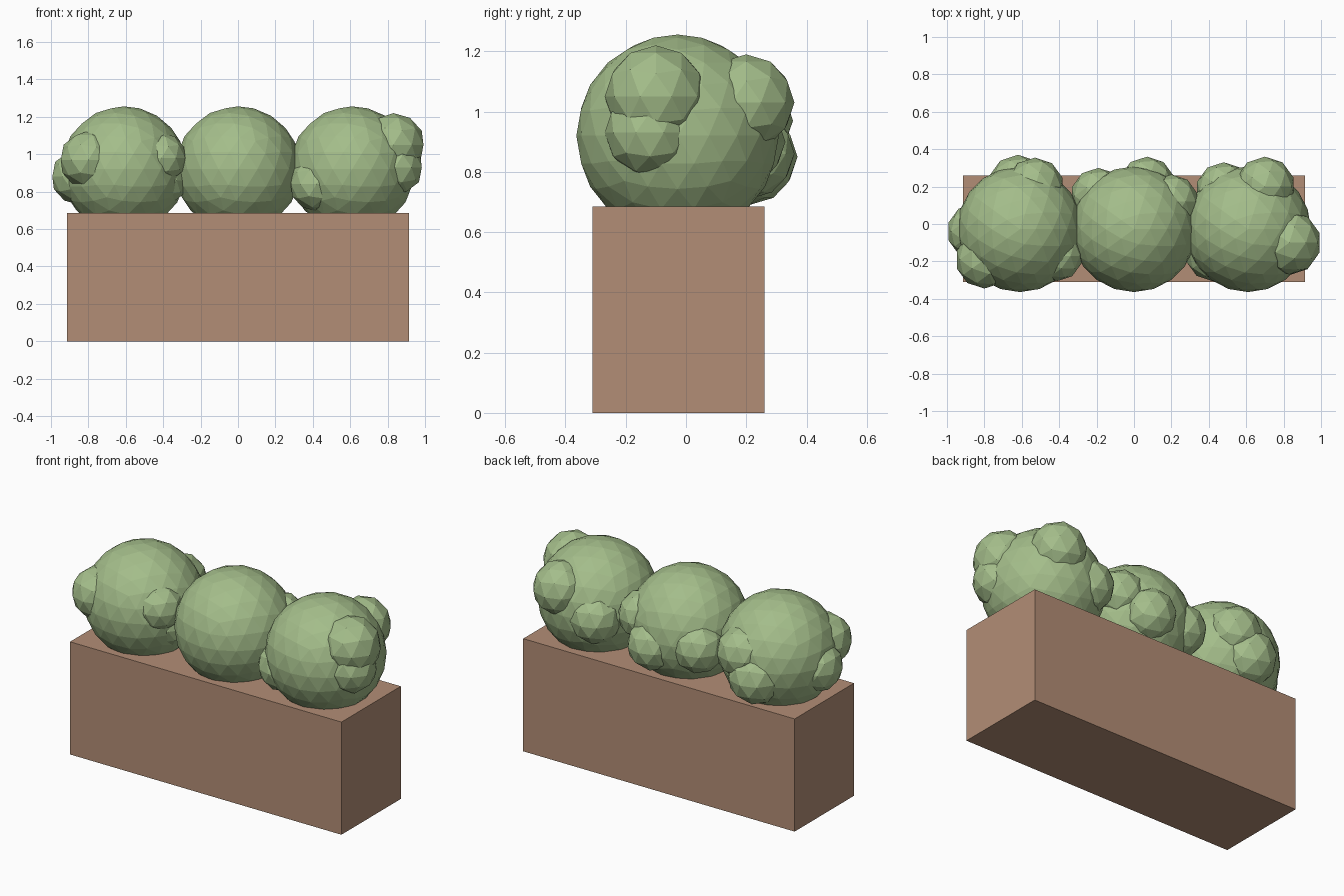
import bpy

if "Cube" in bpy.data.objects:
    bpy.data.objects.remove(bpy.data.objects["Cube"])


def material(name, rgb):
    mat = bpy.data.materials.new(name)
    mat.diffuse_color = (*rgb, 1)
    mat.use_nodes = True
    mat.node_tree.nodes["Principled BSDF"].inputs["Base Color"].default_value = mat.diffuse_color
    return mat


LEAF = material("leaf green", (0.37, 0.51, 0.255))
CLAY = material("clay brown", (0.45, 0.27, 0.18))


def ball(name, centre, radius, detail):
    bpy.ops.mesh.primitive_ico_sphere_add(subdivisions=detail, radius=radius, location=centre)
    obj = bpy.context.object
    obj.name = name
    obj.data.materials.append(LEAF)


# Planter box
bpy.ops.mesh.primitive_cube_add(size=1, location=(0, -0.025, 0.3425))
box = bpy.context.object
box.name = "planter_box"
box.scale = (1.826, 0.57, 0.685)
box.data.materials.append(CLAY)

# Leaf clumps growing out of each bush: (x, y, z, radius)
bushes = {
    "left": (-0.61, [
        (-0.80, -0.19, 0.97, 0.155), (-0.85, -0.04, 0.88, 0.15),
        (-0.41, -0.17, 0.98, 0.135), (-0.41, -0.09, 0.86, 0.14),
        (-0.53, 0.20, 0.97, 0.155), (-0.62, 0.21, 0.85, 0.16)]),
    "middle": (0.0, [
        (-0.19, 0.15, 0.89, 0.15), (0.07, 0.21, 0.86, 0.15),
        (0.20, 0.12, 0.97, 0.145)]),
    "right": (0.61, [
        (0.83, -0.10, 1.05, 0.17), (0.84, -0.12, 0.93, 0.15),
        (0.70, 0.20, 1.03, 0.16), (0.48, 0.18, 0.90, 0.15),
        (0.42, -0.16, 0.84, 0.145)]),
}

# Round bushes with their clumps
for side, (x, clumps) in bushes.items():
    ball(f"{side}_bush", (x, -0.028, 0.92), 0.336, 3)
    for i, (cx, cy, cz, r) in enumerate(clumps, 1):
        ball(f"{side}_leaf_clump_{i}", (cx, cy, cz), r, 2)
